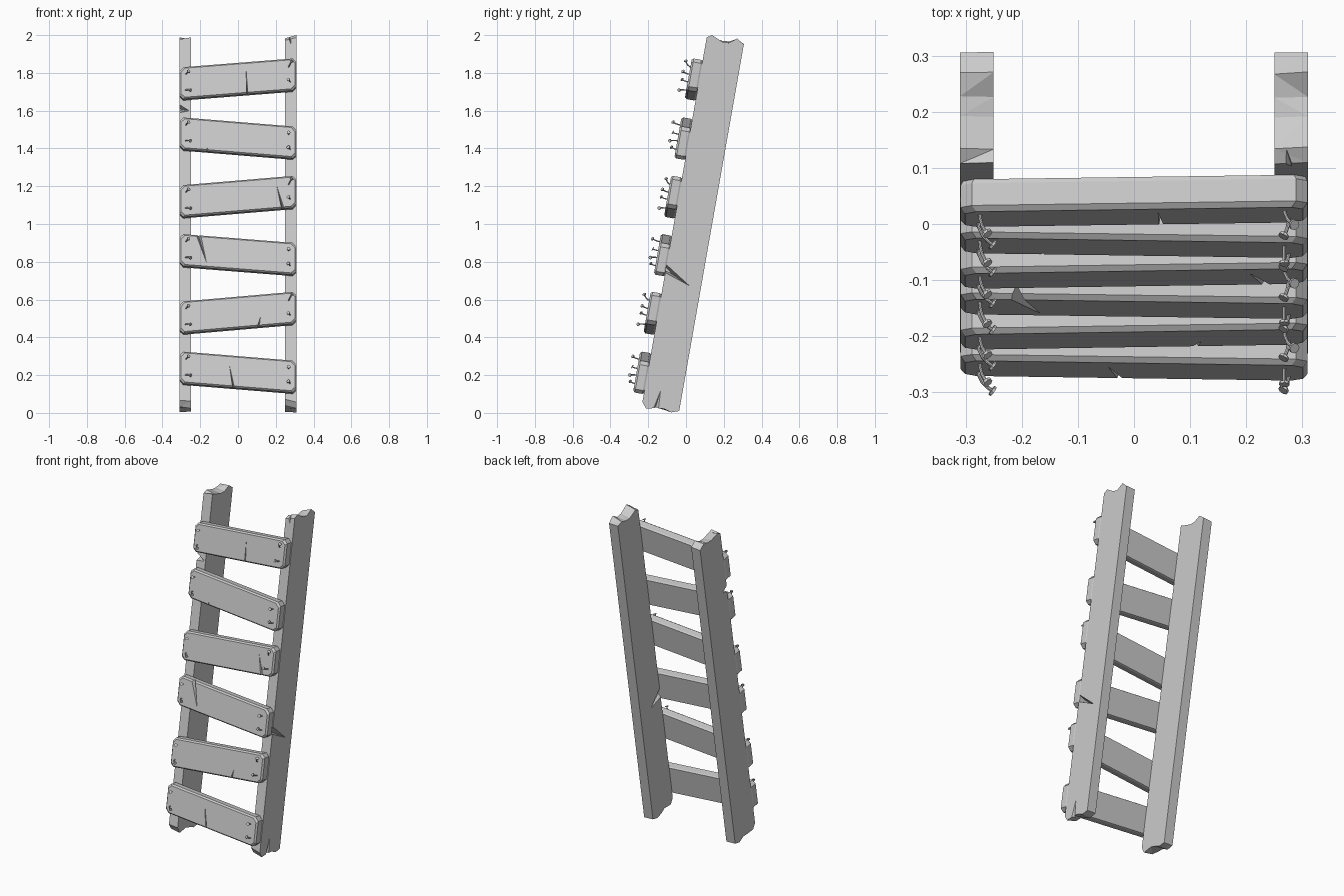
import bpy, bmesh, math, random
from mathutils import Matrix, Vector

if "Cube" in bpy.data.objects:
    bpy.data.objects.remove(bpy.data.objects["Cube"])

random.seed(4)
# Everything is modelled upright, then leaned back 10 degrees
LEAN = Matrix.Translation((0, 0.037, 1.0)) @ Matrix.Rotation(math.radians(-10), 4, 'X')
FRONT = -0.158      # front face of the planks
RAIL_FRONT = -0.10  # front face of the rails


def finish(bm, name):
    bmesh.ops.recalc_face_normals(bm, faces=bm.faces)
    mesh = bpy.data.meshes.new(name)
    bm.to_mesh(mesh)
    bm.free()
    obj = bpy.data.objects.new(name, mesh)
    bpy.context.collection.objects.link(obj)
    return obj


def loft(bm, rings):
    loops = [[bm.verts.new(p) for p in ring] for ring in rings]
    n = len(loops[0])
    for a, b in zip(loops, loops[1:]):
        for i in range(n):
            bm.faces.new((a[i], a[(i + 1) % n], b[(i + 1) % n], b[i]))
    bm.faces.new(loops[0])
    bm.faces.new(loops[-1])


def carve(obj, points):
    """Cut the convex hull of a few points out of a part."""
    bm = bmesh.new()
    for p in points:
        bm.verts.new(p)
    bmesh.ops.convex_hull(bm, input=bm.verts)
    cutter = finish(bm, "crack_cutter")
    cutter.hide_render = True
    mod = obj.modifiers.new("crack", 'BOOLEAN')
    mod.object, mod.operation, mod.solver = cutter, 'DIFFERENCE', 'EXACT'
    bpy.context.view_layer.objects.active = obj
    bpy.ops.object.modifier_apply(modifier=mod.name)
    bpy.data.objects.remove(cutter)


# Side rails with broken ends
YS = (-0.10, -0.075, -0.015, 0.02, 0.06, 0.10)


def rail(name, cx, tops, bottoms):
    bm = bmesh.new()
    rings = []
    for k, x in enumerate((cx - 0.03, cx + 0.03)):
        rings.append([(x, y, z) for y, z in zip(YS, bottoms[k])]
                     + [(x, y, z) for y, z in reversed(list(zip(YS, tops[k])))])
    loft(bm, rings)
    ends = [f for f in bm.faces if len(f.verts) == 4 and abs(f.calc_center_median().z) > 0.9]
    bmesh.ops.triangulate(bm, faces=ends)
    return finish(bm, name)


left_rail = rail("left_rail", -0.28,
                 ((.975, .99, .982, .985, 1.0, .98), (.985, .98, .972, .978, 1.005, .985)),
                 ((-.965, -.995, -.99, -.985, -1.0, -.985), (-.97, -1.005, -.985, -.99, -.998, -.988)))
right_rail = rail("right_rail", 0.28,
                  ((.97, .985, .965, .97, .985, .98), (.985, 1.003, .977, .977, 1.008, .982)),
                  ((-.96, -.99, -.98, -.995, -1.0, -.985), (-.975, -1.005, -.992, -.99, -1.002, -.988)))

# Long cracks and chips in the rails
carve(right_rail, [(.32, -.12, -.22), (.32, -.12, -.275), (.24, -.12, -.255),
                   (.32, .06, -.335), (.29, -.05, -.28)])
carve(right_rail, [(.32, -.045, -1.02), (.32, .0, -1.02), (.32, -.01, -.85), (.285, -.03, -1.02)])
carve(right_rail, [(.25, -.11, 1.02), (.285, -.11, 1.02), (.285, -.11, .93), (.265, -.06, 1.02)])
carve(right_rail, [(.24, -.12, -.20), (.24, -.12, -.29), (.28, -.12, -.25), (.24, .04, -.32)])
carve(left_rail, [(-.32, -.12, .57), (-.32, -.12, .64), (-.235, -.12, .585),
                  (-.32, -.055, .60), (-.32, -.055, .61)])


# Chamfered plank, sheared so its ends stay upright
def plank(name, zc, slope):
    def outline(inset, y):
        w, h, c = 0.309 - inset, 0.086 - inset, 0.02
        pts = [(-w + c, -h), (w - c, -h), (w, -h + c), (w, h - c),
               (w - c, h), (-w + c, h), (-w, h - c), (-w, -h + c)]
        return [(x, y, zc + z + x * slope) for x, z in pts]
    bm = bmesh.new()
    loft(bm, [outline(0.004, RAIL_FRONT), outline(0, RAIL_FRONT - 0.008),
              outline(0, FRONT + 0.01), outline(0.008, FRONT)])
    return finish(bm, name)


# Bent nail: a thin swept shaft with a flat head
def nail(name, x, z, bend_x, bend_z, length=0.035):
    base = Vector((x, FRONT + 0.012, z))
    path = []
    for t in (0, 0.4, 0.7, 0.9, 1.0):
        path.append(base + Vector((bend_x * t ** 3, -(length + 0.012) * t, bend_z * t ** 3)))
    radii = [0.0032] * 5
    tip = (path[-1] - path[-2]).normalized()
    path += [path[-1], path[-1] + tip * 0.005]
    radii += [0.0095, 0.0095]
    rings = []
    for i, (p, r) in enumerate(zip(path, radii)):
        d = tip if i > 3 else (path[i + 1] - path[max(i - 1, 0)]).normalized()
        u = d.cross(Vector((1, 0, 0))).normalized()
        v = d.cross(u)
        rings.append([p + u * r * math.cos(a) + v * r * math.sin(a)
                      for a in (k * math.tau / 8 for k in range(8))])
    bm = bmesh.new()
    loft(bm, rings)
    return finish(bm, name)


def to_local(z):
    return (z - 1.025) / 0.985


# Per plank: centre height, slope, cracks as (x, z at wide end, x, z at tip, half width)
PLANKS = [
    (0.215, -0.083, [(-.018, .10, -.05, .275, .008)]),
    (0.530, 0.088, [(.10, .42, .122, .52, .012), (.21, .44, .20, .475, .01)]),
    (0.838, -0.080, [(-.215, .96, -.16, .77, .018)]),
    (1.145, 0.085, [(.245, 1.05, .20, 1.22, .012), (-.07, 1.02, -.06, 1.07, .01)]),
    (1.455, -0.083, [(-.17, 1.36, -.16, 1.41, .014)]),
    (1.768, 0.080, [(.05, 1.66, .042, 1.835, .006)]),
]

for n, (height, slope, cracks) in enumerate(PLANKS, 1):
    zc = to_local(height)
    board = plank(f"rung_plank_{n}", zc, slope)
    for ax, az, bx, bz, w in cracks:
        az, bz = to_local(az), to_local(bz)
        carve(board, [(ax - w, FRONT - .01, az), (ax + w, FRONT - .01, az),
                      (ax, FRONT + .03, az), (bx, FRONT - .004, bz)])
    up = slope > 0
    spots = [(-.275, .045, .012, .008), (-.278, -.04, .024, -.006),
             (.268, .04, .016 if up else 0, .026 if up else .004),
             (.276, -.04, -.008, .006)]
    for k, (x, dz, bx, bz) in enumerate(spots, 1):
        out = (0.035 if x < 0 else 0.026) + random.uniform(-.005, .005)
        nail(f"nail_{n}_{k}", x, zc + dz + x * slope, bx, bz, out)

# Lean the whole ladder back
for obj in bpy.context.collection.objects:
    obj.matrix_world = LEAN
